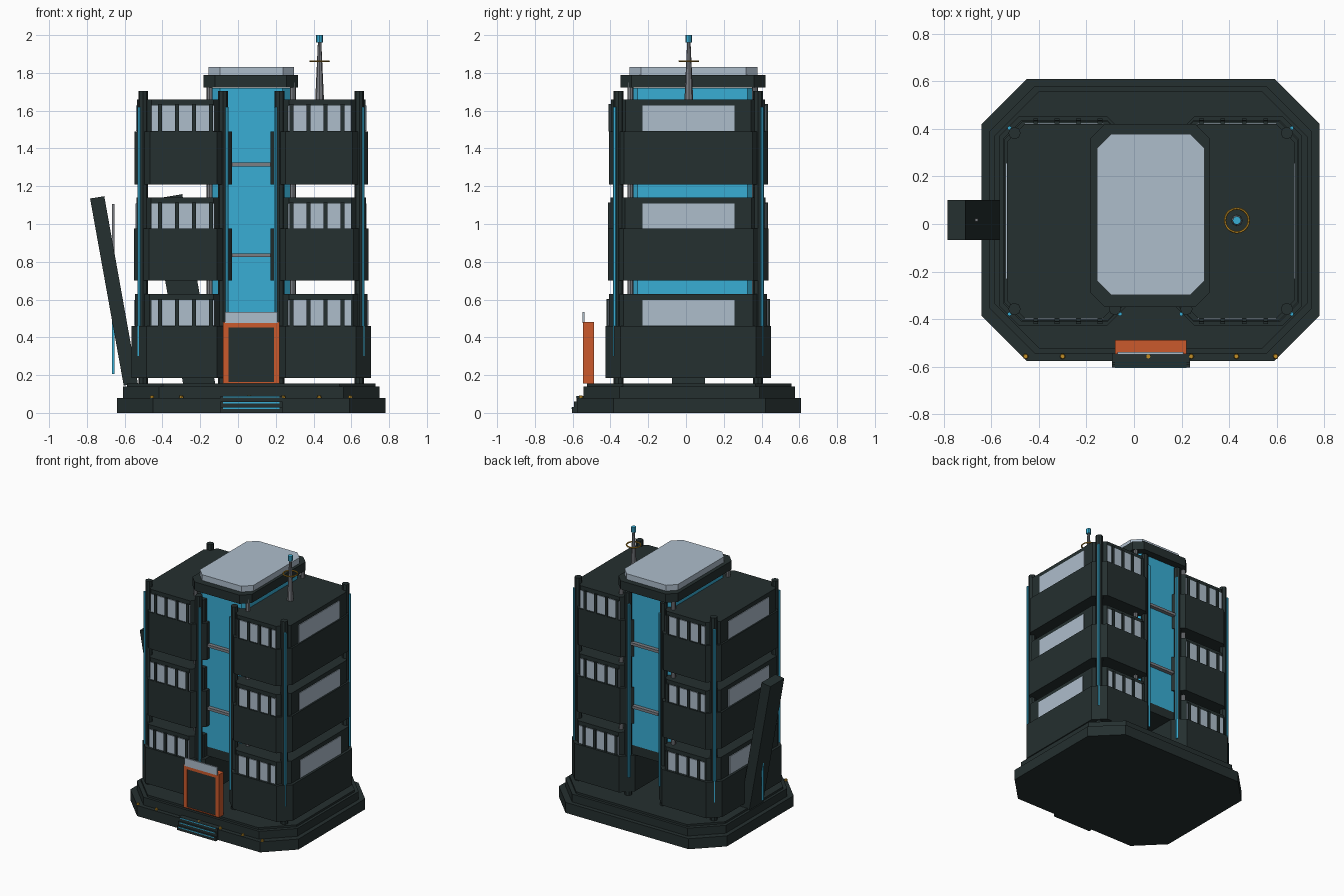
import bpy, bmesh, math
from mathutils import Matrix, Vector

if "Cube" in bpy.data.objects:
    bpy.data.objects.remove(bpy.data.objects["Cube"])


def material(name, r, g, b):
    m = bpy.data.materials.new(name)
    m.diffuse_color = (r, g, b, 1)
    m.use_nodes = True
    m.node_tree.nodes["Principled BSDF"].inputs["Base Color"].default_value = m.diffuse_color
    return m


DARK = material("dark_slate", 0.018, 0.029, 0.029)
TEAL = material("teal_glass", 0.04, 0.42, 0.66)
PALE = material("pale_glass", 0.42, 0.51, 0.60)
ORANGE = material("orange", 0.60, 0.10, 0.025)
GREY = material("grey_metal", 0.20, 0.21, 0.23)
GOLD = material("gold", 0.55, 0.28, 0.02)

CX, CY = 0.07, 0.015      # building centre
CORE_Y = 0.035            # core centre


def extrude(name, outline, vec, mat):
    """Extrude a planar outline along a vector."""
    bm = bmesh.new()
    face = bm.faces.new([bm.verts.new(p) for p in outline])
    res = bmesh.ops.extrude_face_region(bm, geom=[face])
    verts = [v for v in res["geom"] if isinstance(v, bmesh.types.BMVert)]
    bmesh.ops.translate(bm, vec=Vector(vec), verts=verts)
    bmesh.ops.recalc_face_normals(bm, faces=bm.faces)
    return finish(name, bm, mat)


def finish(name, bm, mat):
    mesh = bpy.data.meshes.new(name)
    bm.to_mesh(mesh)
    bm.free()
    mesh.materials.append(mat)
    ob = bpy.data.objects.new(name, mesh)
    bpy.context.collection.objects.link(ob)
    return ob


def octagon(name, x0, x1, y0, y1, c, z0, z1, mat):
    """Block with chamfered vertical corners."""
    pts = [(x0 + c, y0), (x1 - c, y0), (x1, y0 + c), (x1, y1 - c),
           (x1 - c, y1), (x0 + c, y1), (x0, y1 - c), (x0, y0 + c)]
    return extrude(name, [(x, y, z0) for x, y in pts], (0, 0, z1 - z0), mat)


def box(name, x0, x1, y0, y1, z0, z1, mat):
    x0, x1 = sorted((x0, x1))
    y0, y1 = sorted((y0, y1))
    pts = [(x0, y0, z0), (x1, y0, z0), (x1, y1, z0), (x0, y1, z0)]
    return extrude(name, pts, (0, 0, z1 - z0), mat)


def cone(name, x, y, z0, z1, r0, r1, mat, sides=8):
    bm = bmesh.new()
    bmesh.ops.create_cone(bm, cap_ends=True, segments=sides, radius1=r0, radius2=r1,
                          depth=z1 - z0,
                          matrix=Matrix.Translation((x, y, (z0 + z1) / 2)))
    return finish(name, bm, mat)


# Stepped plinth
for i, (d, z0, z1) in enumerate([(0, 0, 0.08), (0.032, 0.08, 0.14), (0.052, 0.14, 0.155)]):
    octagon(f"plinth_tier_{i + 1}", -0.64 + d, 0.78 - d, -0.575 + d, 0.61 - d,
            0.19, z0, z1, DARK)

# Entrance steps with lit edges
for i in range(3):
    y = -0.603 + 0.011 * i
    z = 0.03 * (i + 1)
    box(f"entrance_step_{i + 1}", -0.093, 0.235, y, -0.53, z - 0.03, z, DARK)
    box(f"step_light_{i + 1}", -0.08, 0.22, y - 0.002, y + 0.004, z - 0.009, z - 0.002, TEAL)

# Plinth marker lamps
for i, x in enumerate((-0.455, -0.3, 0.06, 0.24, 0.43, 0.595)):
    cone(f"plinth_lamp_{i + 1}", x, -0.556, 0.078, 0.092, 0.012, 0.009, GOLD)

# Entrance portal: orange frame, dark door, glass panel on top
box("portal_left_jamb", -0.08, -0.05, -0.545, -0.487, 0.155, 0.475, ORANGE)
box("portal_right_jamb", 0.19, 0.22, -0.545, -0.487, 0.155, 0.475, ORANGE)
box("portal_lintel", -0.08, 0.22, -0.545, -0.487, 0.452, 0.482, ORANGE)
box("portal_sill", -0.05, 0.19, -0.545, -0.487, 0.155, 0.163, ORANGE)
box("portal_door", -0.05, 0.19, -0.54, -0.492, 0.163, 0.452, DARK)
box("portal_glass", -0.07, 0.208, -0.548, -0.538, 0.475, 0.535, PALE)

# Wings: three stacked storeys on both sides of the core
# bottom, sill and top heights, growth of the plan towards the ground
STOREYS = [(0.185, 0.46, 0.63, 0.018), (0.70, 0.975, 1.14, 0.004), (1.21, 1.49, 1.66, 0.0)]
Y0, Y1 = -0.408, 0.433
for side, s in (("left", -1), ("right", 1)):
    def X(d):
        return CX + s * d      # distance from the centre line to x
    for n, (zb, zs, zt, g) in enumerate(STOREYS, 1):
        tag = f"{side}_storey_{n}"
        a, b = sorted((X(0.102), X(0.617 + g)))
        octagon(tag + "_parapet", a, b, Y0 - g, Y1 + g, 0.08, zb, zs, DARK)
        g2 = g * 0.6
        a, b = sorted((X(0.125), X(0.604 + g2)))
        yf, yb = Y0 + 0.012 - g2, Y1 - 0.014 + g2
        octagon(tag + "_window_band", a, b, yf, yb, 0.075, zs, zt, DARK)
        zw = zt - 0.032
        # side window
        xo = 0.604 + g2
        box(tag + "_side_window", X(xo - 0.004), X(xo + 0.005),
            CY - 0.246, CY + 0.242, zs + 0.002, zw, PALE)
        # front and back windows with mullions
        for face, y, o in (("front", yf, -1), ("back", yb, 1)):
            box(f"{tag}_{face}_window", X(0.195), X(0.529), y, y + o * 0.005,
                zs + 0.002, zw, PALE)
            for k in range(4):
                xm = 0.198 + 0.09 * k + 0.015
                box(f"{tag}_{face}_mullion_{k + 1}", X(xm - 0.010), X(xm + 0.010),
                    y, y + o * 0.014, zs, zw + 0.006, DARK)

    # Corner columns with glowing strips on the outer diagonal
    for face, y, o in (("front", -0.357, -1), ("back", 0.382, 1)):
        for pos, d, e in (("outer", 0.572, 1), ("inner", 0.150, -1)):
            x = X(d)
            cone(f"{side}_{face}_{pos}_column", x, y, 0.155, 1.703, 0.026, 0.026, DARK)
            sx, sy = x + s * e * 0.021, y + o * 0.021
            cone(f"{side}_{face}_{pos}_light_strip", sx, sy, 0.30, 1.62, 0.009, 0.009, TEAL, 6)

# Glass core with crown
octagon("core_foot", -0.13, 0.27, -0.296, 0.366, 0.05, 0.46, 0.53, DARK)
octagon("core_glass", -0.135, 0.275, -0.296, 0.366, 0.04, 0.53, 1.72, TEAL)
octagon("crown_collar", -0.183, 0.318, -0.348, 0.42, 0.06, 1.722, 1.788, DARK)
octagon("crown_skylight", -0.155, 0.297, -0.298, 0.378, 0.06, 1.788, 1.832, PALE)
for x in (-0.15, 0.29):
    for y in (-0.295, 0.365):
        cone("core_corner_post", x, y, 0.53, 1.75, 0.016, 0.016, GREY)
for z, w in ((0.835, 0.108), (1.315, 0.122)):
    for y in (-0.31, 0.38):
        box("core_cross_bar", CX - w, CX + w, y - 0.015, y + 0.015, z - 0.01, z + 0.01, GREY)

# Leaning fin on the left and the inner brace parallel to it
def lean(name, pts, y0, y1):
    return extrude(name, [(x, y0, z) for x, z in pts], (0, y1 - y0, 0), DARK)


lean("leaning_fin", [(-0.605, 0.145), (-0.53, 0.155), (-0.708, 1.147), (-0.783, 1.135)], -0.067, 0.10)
lean("inner_brace", [(-0.29, 0.15), (-0.12, 0.15), (-0.295, 1.158), (-0.46, 1.13)], -0.075, 0.10)
box("fin_rod_upper", -0.667, -0.655, 0.010, 0.024, 0.62, 1.105, GREY)
box("fin_rod_lower", -0.667, -0.655, 0.010, 0.024, 0.205, 0.62, TEAL)

# Roof antenna
AX, AY = 0.432, 0.015
cone("antenna_mast", AX, AY, 1.66, 1.965, 0.023, 0.009, GREY)
cone("antenna_beacon", AX, AY, 1.962, 2.0, 0.018, 0.018, TEAL)
bpy.ops.mesh.primitive_torus_add(location=(AX, AY, 1.862), major_radius=0.05,
                                 minor_radius=0.005, major_segments=20, minor_segments=6)
ring = bpy.context.object
ring.name = "antenna_ring"
ring.data.materials.append(GOLD)
